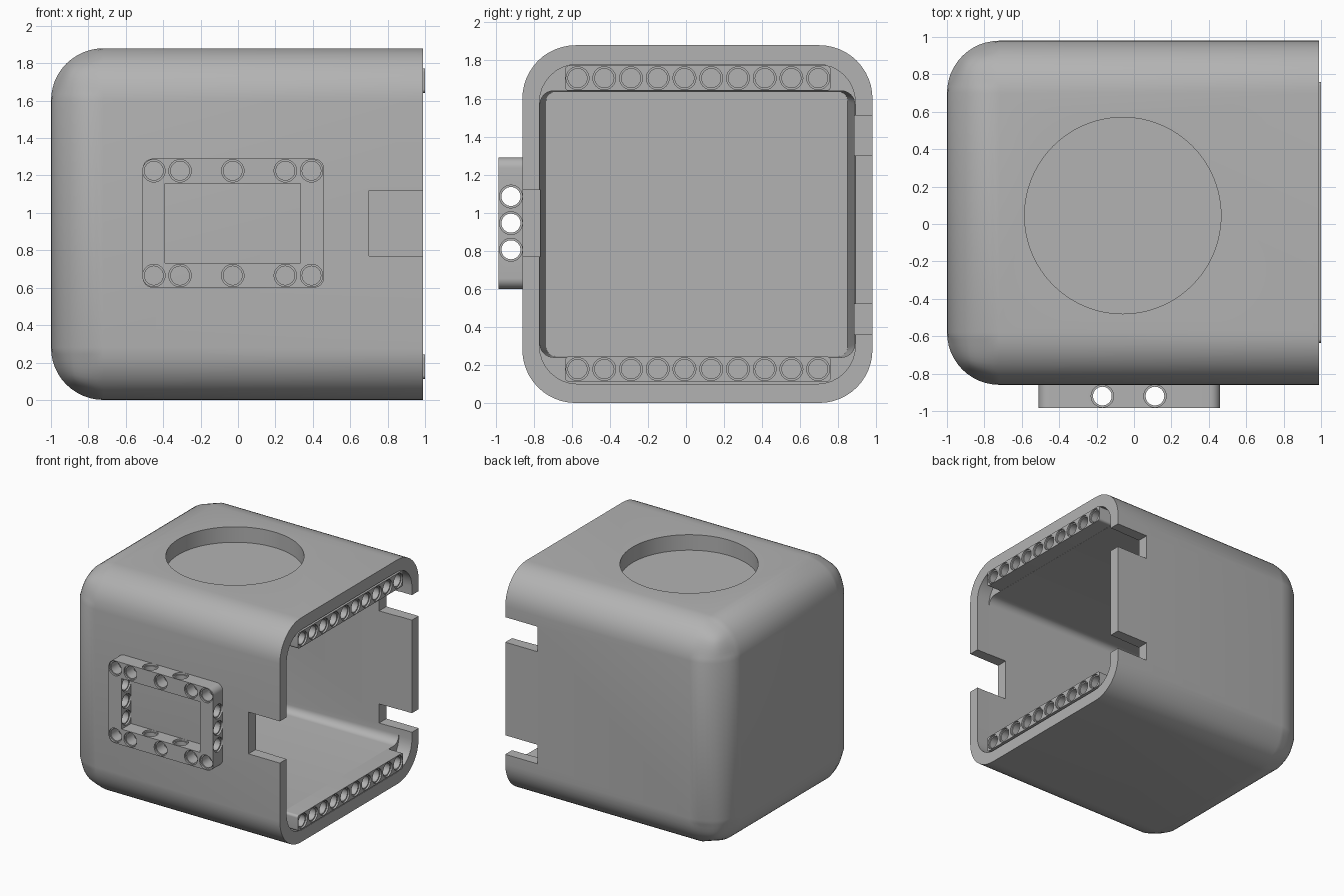
import bpy, bmesh, math

if "Cube" in bpy.data.objects:
    bpy.data.objects.remove(bpy.data.objects["Cube"])

grey = bpy.data.materials.new("plain grey")
grey.use_nodes = True
grey.diffuse_color = (0.45, 0.45, 0.45, 1)
grey.node_tree.nodes["Principled BSDF"].inputs["Base Color"].default_value = (0.45, 0.45, 0.45, 1)

# Order of (along, u, v) coordinates for each axis
PLACE = {"x": lambda t, u, v: (t, u, v),
         "y": lambda t, u, v: (u, t, v),
         "z": lambda t, u, v: (u, v, t)}


def rounded_rect(u0, u1, v0, v1, r, n=8):
    pts = []
    corners = [(u1 - r, v1 - r), (u0 + r, v1 - r), (u0 + r, v0 + r), (u1 - r, v0 + r)]
    for k, (cu, cv) in enumerate(corners):
        for i in range(n + 1):
            a = math.pi / 2 * (k + i / n)
            pts.append((cu + r * math.cos(a), cv + r * math.sin(a)))
    return pts


def circle(u, v, r, n=32):
    return [(u + r * math.cos(2 * math.pi * i / n), v + r * math.sin(2 * math.pi * i / n))
            for i in range(n)]


def loft(bm, axis, sections):
    """Closed solid through (position, outline) sections along an axis."""
    rings = [[bm.verts.new(PLACE[axis](t, u, v)) for u, v in pts] for t, pts in sections]
    for a, b in zip(rings, rings[1:]):
        for i in range(len(a)):
            j = (i + 1) % len(a)
            bm.faces.new((a[i], a[j], b[j], b[i]))
    bm.faces.new(rings[0])
    bm.faces.new(rings[-1])


def pin_hole(bm, axis, t0, t1, u, v):
    """Through hole with a shallow wider step at both ends."""
    wide, narrow, step, over = circle(u, v, 0.06), circle(u, v, 0.05), 0.015, 0.004
    loft(bm, axis, [(t0 - over, wide), (t0 + step, wide), (t0 + step, narrow),
                    (t1 - step, narrow), (t1 - step, wide), (t1 + over, wide)])


def box(bm, x, y, z):
    loft(bm, "z", [(t, [(x[0], y[0]), (x[1], y[0]), (x[1], y[1]), (x[0], y[1])]) for t in z])


def finish(name, bm):
    bmesh.ops.recalc_face_normals(bm, faces=bm.faces)
    mesh = bpy.data.meshes.new(name)
    bm.to_mesh(mesh)
    bm.free()
    mesh.materials.append(grey)
    obj = bpy.data.objects.new(name, mesh)
    bpy.context.collection.objects.link(obj)
    return obj


def cut(obj, bm):
    cutter = finish("cutter", bm)
    cutter.hide_render = True
    mod = obj.modifiers.new("cut", "BOOLEAN")
    mod.operation, mod.solver, mod.object = "DIFFERENCE", "EXACT", cutter
    bpy.context.view_layer.objects.active = obj
    bpy.ops.object.modifier_apply(modifier=mod.name)
    bpy.data.objects.remove(cutter)


def smooth(obj):
    bpy.ops.object.select_all(action="DESELECT")
    obj.select_set(True)
    bpy.context.view_layer.objects.active = obj
    bpy.ops.object.shade_smooth_by_angle(angle=math.radians(30))


# Shell: box rounded everywhere except around the open end
bm = bmesh.new()
box(bm, (-1, 0.99), (-0.86, 0.98), (0, 1.88))
edges = [e for e in bm.edges if not all(v.co.x > 0.9 for v in e.verts)]
bmesh.ops.bevel(bm, geom=edges, offset=0.28, segments=12, profile=0.5, affect="EDGES")
shell = finish("shell", bm)

# Stepped mouth and slightly tapered cavity
bm = bmesh.new()
mouth = rounded_rect(-0.77, 0.89, 0.1, 1.78, 0.2)
loft(bm, "x", [(1.1, mouth), (0.87, mouth),
               (0.87, rounded_rect(-0.767, 0.887, 0.24, 1.64, 0.07)),
               (-0.9, rounded_rect(-0.735, 0.85, 0.245, 1.635, 0.05))])
cut(shell, bm)

# Round recess on top, notches in the side walls
bm = bmesh.new()
loft(bm, "z", [(t, circle(-0.06, 0.045, 0.525, 96)) for t in (1.75, 2)])
box(bm, (0.7, 1.1), (-0.95, -0.7), (0.77, 1.12))
for z in ((1.3, 1.51), (0.36, 0.52)):
    box(bm, (0.69, 1.1), (0.8, 1.1), z)
cut(shell, bm)
smooth(shell)

# Perforated beams along the top and bottom of the mouth
for name, z in (("upper_beam", 1.707), ("lower_beam", 0.178)):
    bm = bmesh.new()
    outline = rounded_rect(-0.635, 0.76, z - 0.066, z + 0.066, 0.02)
    loft(bm, "x", [(0.865, outline), (1, outline)])
    beam = finish(name, bm)
    bm = bmesh.new()
    for i in range(10):
        pin_hole(bm, "x", 0.865, 1, -0.57 + 0.1405 * i, z)
    cut(beam, bm)
    smooth(beam)

# Perforated rectangular frame on the front
bm = bmesh.new()
outline = rounded_rect(-0.51, 0.46, 0.6, 1.29, 0.055)
loft(bm, "y", [(-0.985, outline), (-0.855, outline)])
frame = finish("front_frame", bm)
bm = bmesh.new()
box(bm, (-0.39, 0.335), (-1.1, -0.8), (0.733, 1.157))
cut(frame, bm)
bm = bmesh.new()
for z in (0.665, 1.225):
    for x in (-0.45, -0.31, -0.028, 0.253, 0.393):
        pin_hole(bm, "y", -0.985, -0.855, x, z)
for z in (0.805, 0.945, 1.085):
    for x0, x1 in ((-0.51, -0.39), (0.335, 0.46)):
        pin_hole(bm, "x", x0, x1, -0.92, z)
for x in (-0.169, 0.112):
    for z0, z1 in ((0.6, 0.733), (1.157, 1.29)):
        pin_hole(bm, "z", z0, z1, x, -0.92)
cut(frame, bm)
smooth(frame)
